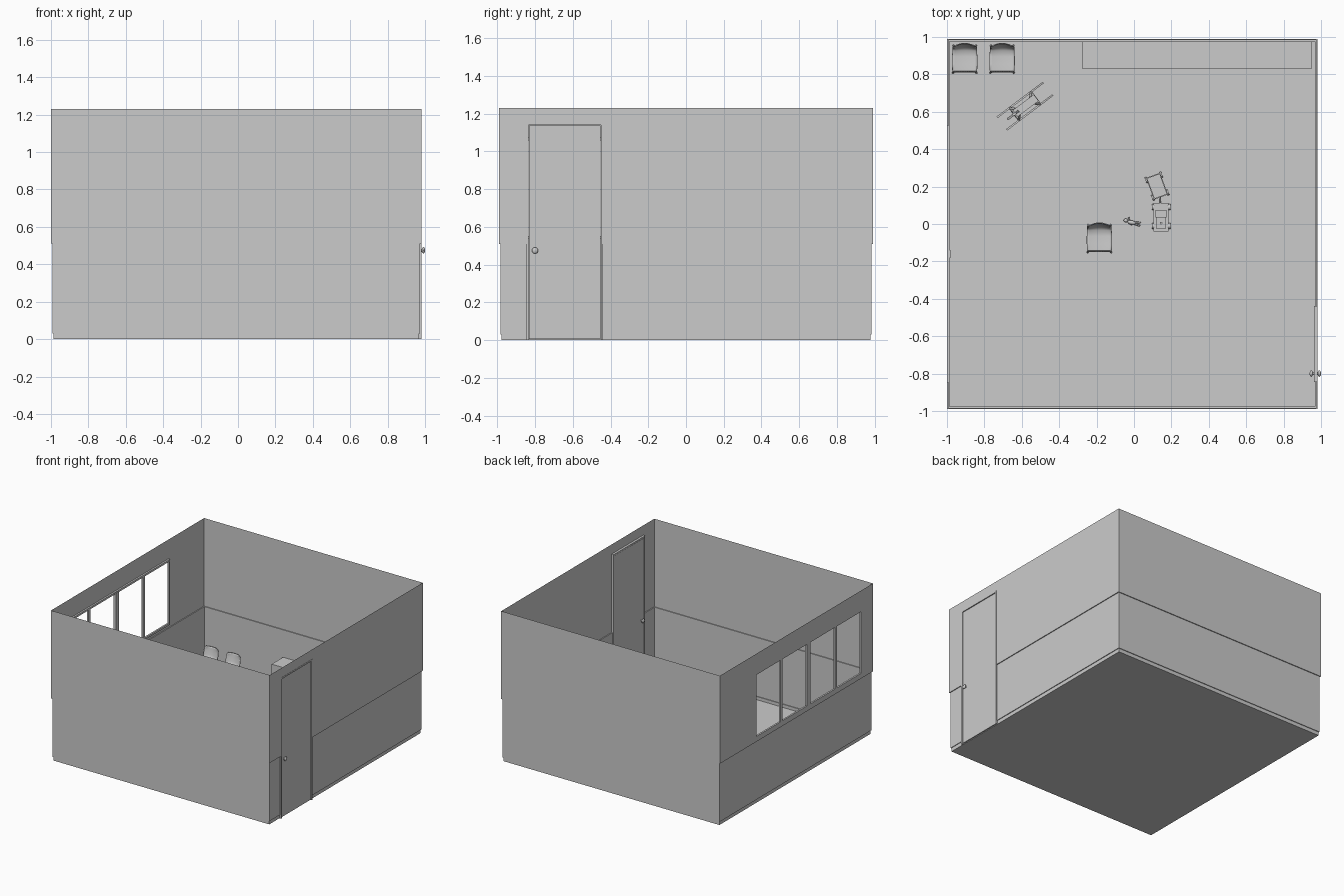
import bpy, bmesh, math
from mathutils import Vector, Matrix

if "Cube" in bpy.data.objects:
    bpy.data.objects.remove(bpy.data.objects["Cube"])

grey = bpy.data.materials.new("plain grey")
grey.diffuse_color = (0.6, 0.6, 0.6, 1)
grey.use_nodes = True
grey.node_tree.nodes["Principled BSDF"].inputs["Base Color"].default_value = grey.diffuse_color
CX = -0.01  # room centre in x, the door knob sticks out on the right


def finish(name, bm, mat=None, smooth=False):
    me = bpy.data.meshes.new(name)
    bm.to_mesh(me)
    bm.free()
    me.materials.append(grey)
    ob = bpy.data.objects.new(name, me)
    bpy.context.collection.objects.link(ob)
    if mat is not None:
        ob.matrix_world = mat
    if smooth:
        bpy.ops.object.select_all(action='DESELECT')
        ob.select_set(True)
        bpy.context.view_layer.objects.active = ob
        bpy.ops.object.shade_smooth_by_angle(angle=math.radians(40))
    return ob


def box(name, lo, hi, mat=None):
    bm = bmesh.new()
    lo, hi = Vector(lo), Vector(hi)
    m = Matrix.Translation((lo + hi) / 2) @ Matrix.Diagonal((*(hi - lo), 1))
    bmesh.ops.create_cube(bm, size=1, matrix=m)
    return finish(name, bm, mat)


def rod(name, a, b, r, mat=None, sides=10, r2=None):
    bm = bmesh.new()
    a, b = Vector(a), Vector(b)
    m = Matrix.Translation((a + b) / 2) @ (b - a).to_track_quat('Z', 'Y').to_matrix().to_4x4()
    bmesh.ops.create_cone(bm, cap_ends=True, segments=sides, radius1=r,
                          radius2=r if r2 is None else r2, depth=(b - a).length, matrix=m)
    return finish(name, bm, mat, True)


def ball(name, c, s, mat=None):
    bm = bmesh.new()
    bmesh.ops.create_uvsphere(bm, u_segments=16, v_segments=10, radius=1,
                              matrix=Matrix.Translation(c) @ Matrix.Diagonal((*s, 1)))
    return finish(name, bm, mat, True)


def prism(name, outline, y0, y1, mat=None):
    """Outline in x-z, extruded along y."""
    bm = bmesh.new()
    f = bm.faces.new([bm.verts.new((x, y0, z)) for x, z in outline])
    new = bmesh.ops.extrude_face_region(bm, geom=[f])['geom']
    bmesh.ops.translate(bm, verts=[v for v in new if isinstance(v, bmesh.types.BMVert)],
                        vec=(0, y1 - y0, 0))
    bmesh.ops.recalc_face_normals(bm, faces=bm.faces)
    return finish(name, bm, mat)


# ---- room shell: thin sheets stepping outwards (offset, height) ----
SKIRT, LOW, UP = 0.977, 0.983, 0.99
TOP, RAIL = 1.23, 0.51
PROFILE = [(SKIRT, 0), (SKIRT, 0.03), (LOW, 0.03), (LOW, RAIL), (UP, RAIL), (UP, TOP)]
DOOR = (-0.84, -0.445, 1.145)
WIN = (-0.85, 0.53, 0.545, 1.065)


def wall(name, axis, sign, pieces):
    """Pieces are (start, end, profile); None runs to the room corner."""
    bm = bmesh.new()
    for t0, t1, prof in pieces:
        rows = []
        for o, z in prof:
            row = []
            for t in (-o if t0 is None else t0, o if t1 is None else t1):
                p = (CX + sign * o, t, z) if axis == 'x' else (CX + t, sign * o, z)
                row.append(bm.verts.new(p))
            rows.append(row)
        for a, b in zip(rows, rows[1:]):
            f = bm.faces.new((a[0], a[1], b[1], b[0]))
            f.normal_update()
            side = f.normal.x if axis == 'x' else f.normal.y
            if side * sign < 0:
                f.normal_flip()
    return finish(name, bm)


wall("front_wall", 'y', -1, [(None, None, PROFILE)])
wall("back_wall", 'y', 1, [(None, None, PROFILE)])
wall("door_wall", 'x', 1, [(None, DOOR[0], PROFILE), (DOOR[1], None, PROFILE),
                           (DOOR[0], DOOR[1], [(UP, DOOR[2]), (UP, TOP)])])
wall("window_wall", 'x', -1, [
    (None, None, PROFILE[:5] + [(UP, WIN[2])]),
    (None, WIN[0], [(UP, WIN[2]), (UP, WIN[3])]),
    (WIN[1], None, [(UP, WIN[2]), (UP, WIN[3])]),
    (None, None, [(UP, WIN[3]), (UP, TOP)])])
box("floor", (CX - SKIRT, -SKIRT, 0), (CX + SKIRT, SKIRT, 0.004))

# ---- door with frame and knobs ----
box("door", (0.963, DOOR[0] + 0.008, 0.005), (0.976, DOOR[1] - 0.008, DOOR[2] - 0.008))
for n, y in enumerate(DOOR[:2]):
    box(f"door_jamb_{n}", (0.962, y - 0.006, 0), (0.982, y + 0.006, DOOR[2] + 0.006))
box("door_head", (0.962, DOOR[0], DOOR[2] - 0.006), (0.982, DOOR[1], DOOR[2] + 0.006))
rod("knob_shaft", (0.95, -0.8, 0.475), (0.99, -0.8, 0.475), 0.008)
for x in (0.948, 0.991):
    ball("door_knob", (x, -0.8, 0.475), (0.009, 0.017, 0.017))

# ---- window frame and mullions ----
for n, y in enumerate((WIN[0] + 0.006, -0.51, -0.16, 0.19, WIN[1] - 0.006)):
    w = (0.006, 0.013, 0.021, 0.013, 0.006)[n]
    box(f"window_post_{n}", (-1, y - w, WIN[2]), (-0.98 if n == 2 else -0.986, y + w, WIN[3]))
for z in WIN[2:]:
    box("window_rail", (-1, WIN[0], z - 0.008), (-0.986, WIN[1], z + 0.008))

# ---- long cabinet on the back wall ----
box("cabinet", (-0.275, 0.828, 0.004), (0.95, 0.976, 0.29))

# ---- small chairs ----
SHELL = [(-0.074, 0.103, 0.060, 0), (-0.066, 0.112, 0.066, 0), (-0.03, 0.111, 0.067, 0),
         (0.01, 0.108, 0.067, 0), (0.042, 0.11, 0.065, 0.1), (0.058, 0.122, 0.064, 0.5),
         (0.066, 0.145, 0.064, 1), (0.073, 0.175, 0.064, 1), (0.077, 0.2, 0.06, 1),
         (0.079, 0.21, 0.048, 1)]


def chair(x, y):
    m = Matrix.Translation((x, y, 0))
    bm = bmesh.new()
    us = [i / 5 - 1 for i in range(11)]
    rows = [[bm.verts.new((u * w, py - 0.015 * k * u * u, pz + 0.005 * (1 - k) * u * u))
             for u in us] for py, pz, w, k in SHELL]
    for a, b in zip(rows, rows[1:]):
        for i in range(10):
            bm.faces.new((a[i], a[i + 1], b[i + 1], b[i]))
    ob = finish("chair_shell", bm, m, True)
    mod = ob.modifiers.new("thickness", 'SOLIDIFY')
    mod.thickness = 0.005
    for s in (-1, 1):
        rod("chair_front_leg", (s * 0.052, -0.05, 0.108), (s * 0.063, -0.077, 0.004), 0.005, m)
        rod("chair_back_leg", (s * 0.052, 0.03, 0.106), (s * 0.06, 0.07, 0.004), 0.005, m)
        rod("chair_side_bar", (s * 0.052, -0.05, 0.104), (s * 0.052, 0.03, 0.104), 0.005, m)


for p in ((-0.905, 0.885), (-0.705, 0.885), (-0.185, -0.075)):
    chair(*p)

# ---- rocking horse, head towards local -x ----
H = Matrix.Translation((-0.583, 0.63, 0.004)) @ Matrix.Rotation(math.radians(37), 4, 'Z')
arc = [-0.155 + 0.31 * i / 12 for i in range(13)]
curve = [(x, 1.5 * x * x) for x in arc]
rocker = curve + [(x, z + 0.014) for x, z in reversed(curve)]
for s in (-1, 1):
    prism("rocker", rocker, s * 0.042 - 0.005, s * 0.042 + 0.005, H)
    for x in (-0.07, 0.07):
        rod("horse_leg", (x, s * 0.038, 0.015), (x * 0.7, s * 0.018, 0.11), 0.007, H)
for x in (-0.07, 0.07):
    box("horse_rung", (x - 0.007, -0.04, 0.018), (x + 0.007, 0.04, 0.028), H)
box("horse_body", (-0.075, -0.022, 0.1), (0.075, 0.022, 0.128), H)
prism("horse_head", [(-0.04, 0.12), (-0.075, 0.12), (-0.085, 0.165), (-0.115, 0.16),
                     (-0.118, 0.178), (-0.08, 0.205), (-0.06, 0.2)], -0.006, 0.006, H)
rod("horse_handle", (-0.068, -0.03, 0.165), (-0.068, 0.03, 0.165), 0.005, H)

# ---- toy truck and trailer ----
T = Matrix.Translation((0.145, 0.035, 0.004))
box("truck_bed", (-0.04, -0.065, 0.015), (0.04, 0.078, 0.028), T)
box("truck_hood", (-0.027, -0.058, 0.028), (0.027, 0.0, 0.055), T)
box("truck_cab", (-0.03, 0.0, 0.028), (0.03, 0.04, 0.085), T)
box("truck_bumper", (-0.04, -0.074, 0.01), (0.04, -0.06, 0.025), T)
rod("truck_chimney", (0, -0.03, 0.055), (0, -0.03, 0.08), 0.007, T)
R = Matrix.Translation((0.123, 0.202, 0.004)) @ Matrix.Rotation(math.radians(20), 4, 'Z')
box("trailer_bed", (-0.04, -0.062, 0.015), (0.04, 0.062, 0.028), R)
for s in (-1, 1):
    box("trailer_side", (s * 0.037 - 0.003, -0.062, 0.028), (s * 0.037 + 0.003, 0.062, 0.05), R)
    box("trailer_end", (-0.04, s * 0.059 - 0.003, 0.028), (0.04, s * 0.059 + 0.003, 0.05), R)
    for y in (-0.045, 0.055):
        rod("truck_wheel", (s * 0.038, y, 0.016), (s * 0.05, y, 0.016), 0.016, T, 16)
        rod("trailer_wheel", (s * 0.036, y - 0.005, 0.016), (s * 0.047, y - 0.005, 0.016), 0.016, R, 16)
rod("tow_bar", (0.14, 0.112, 0.024), (0.142, 0.145, 0.024), 0.004)

# ---- small toy figure lying on the floor ----
D = Matrix.Translation((-0.012, 0.008, 0.004)) @ Matrix.Rotation(math.radians(-12), 4, 'Z')
ball("figure_body", (0, 0, 0.012), (0.024, 0.011, 0.011), D)
ball("figure_head", (-0.033, 0.004, 0.012), (0.012, 0.01, 0.011), D)
for s in (-1, 1):
    rod("figure_leg", (0.015, s * 0.005, 0.01), (0.047, s * 0.008, 0.008), 0.005, D)
    rod("figure_arm", (-0.014, s * 0.006, 0.012), (-0.022 if s > 0 else 0.004, 0.024 if s > 0 else -0.012, 0.01), 0.004, D)
